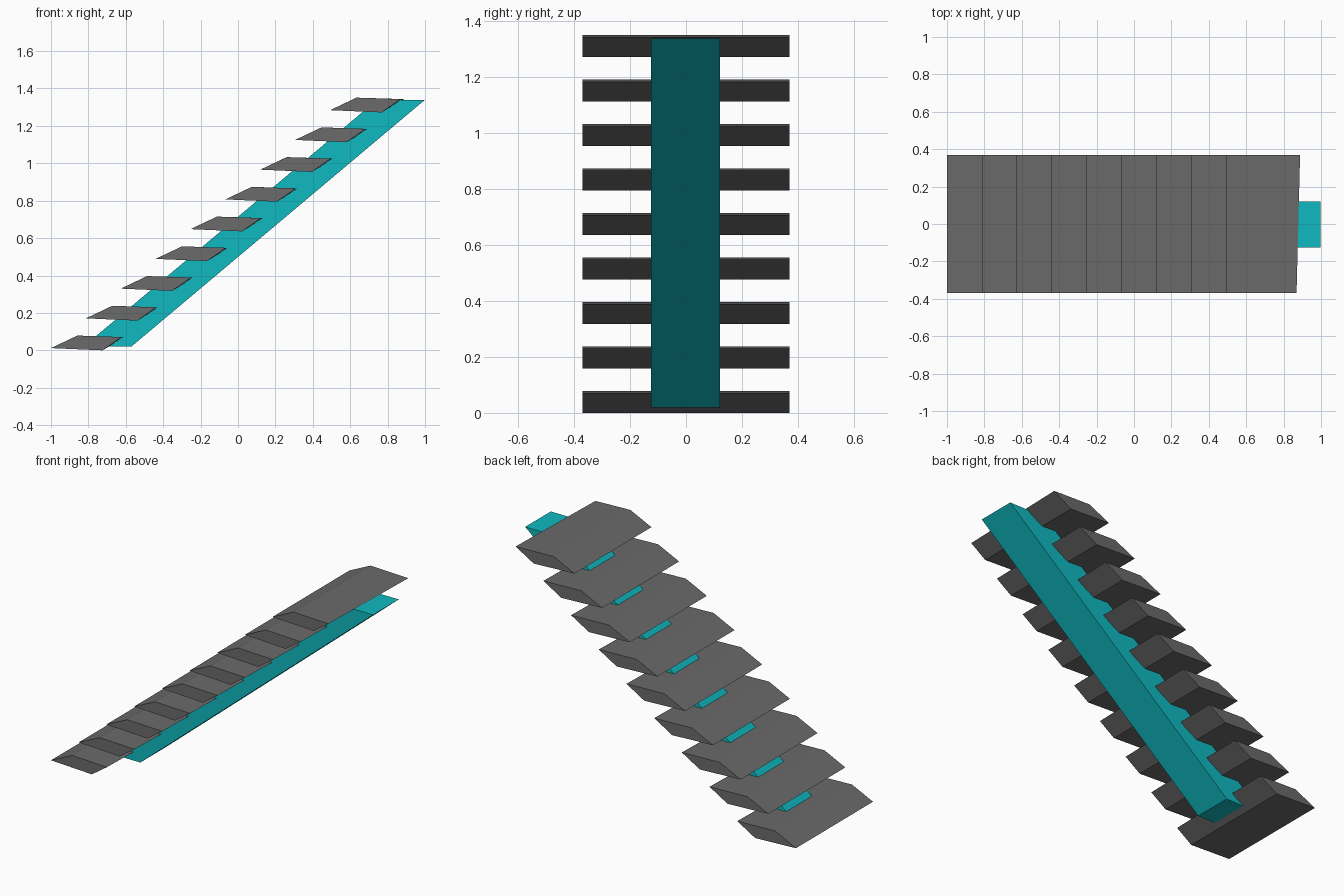
import bpy

if "Cube" in bpy.data.objects:
    bpy.data.objects.remove(bpy.data.objects["Cube"])


def material(name, rgb):
    m = bpy.data.materials.new(name)
    m.diffuse_color = (*rgb, 1.0)
    m.use_nodes = True
    m.node_tree.nodes["Principled BSDF"].inputs["Base Color"].default_value = m.diffuse_color
    return m


def prism(name, front, back, y0, y1, mat):
    """Solid between a front and a back (x, z) profile, both counter-clockwise seen from -y."""
    n = len(front)
    verts = [(x, y0, z) for x, z in front] + [(x, y1, z) for x, z in back]
    faces = [tuple(range(n)), tuple(reversed(range(n, 2 * n)))]
    faces += [(i, i + n, (i + 1) % n + n, (i + 1) % n) for i in range(n)]
    mesh = bpy.data.meshes.new(name)
    mesh.from_pydata(verts, [], faces)
    mesh.materials.append(mat)
    obj = bpy.data.objects.new(name, mesh)
    bpy.context.collection.objects.link(obj)
    return obj


grey = material("dark grey", (0.145, 0.145, 0.145))
teal = material("teal", (0.005, 0.49, 0.53))

# Sloping central beam
beam = [(-0.826, 0.02), (-0.57, 0.02), (0.998, 1.338), (0.742, 1.338)]
prism("central_beam", beam, beam, -0.125, 0.121, teal)

# Treads: slanted nose and tail, rear edge slightly skewed
STEPS, DX, DZ = 9, 0.1865, 0.159
for i in range(STEPS):
    def profile(tip):
        pts = [(-1.0, 0.012), (-0.725, 0.0), (tip, 0.071), (-0.859, 0.079)]
        return [(x + i * DX, z + i * DZ) for x, z in pts]
    prism(f"tread_{i + 1}", profile(-0.623), profile(-0.604), -0.37, 0.37, grey)
